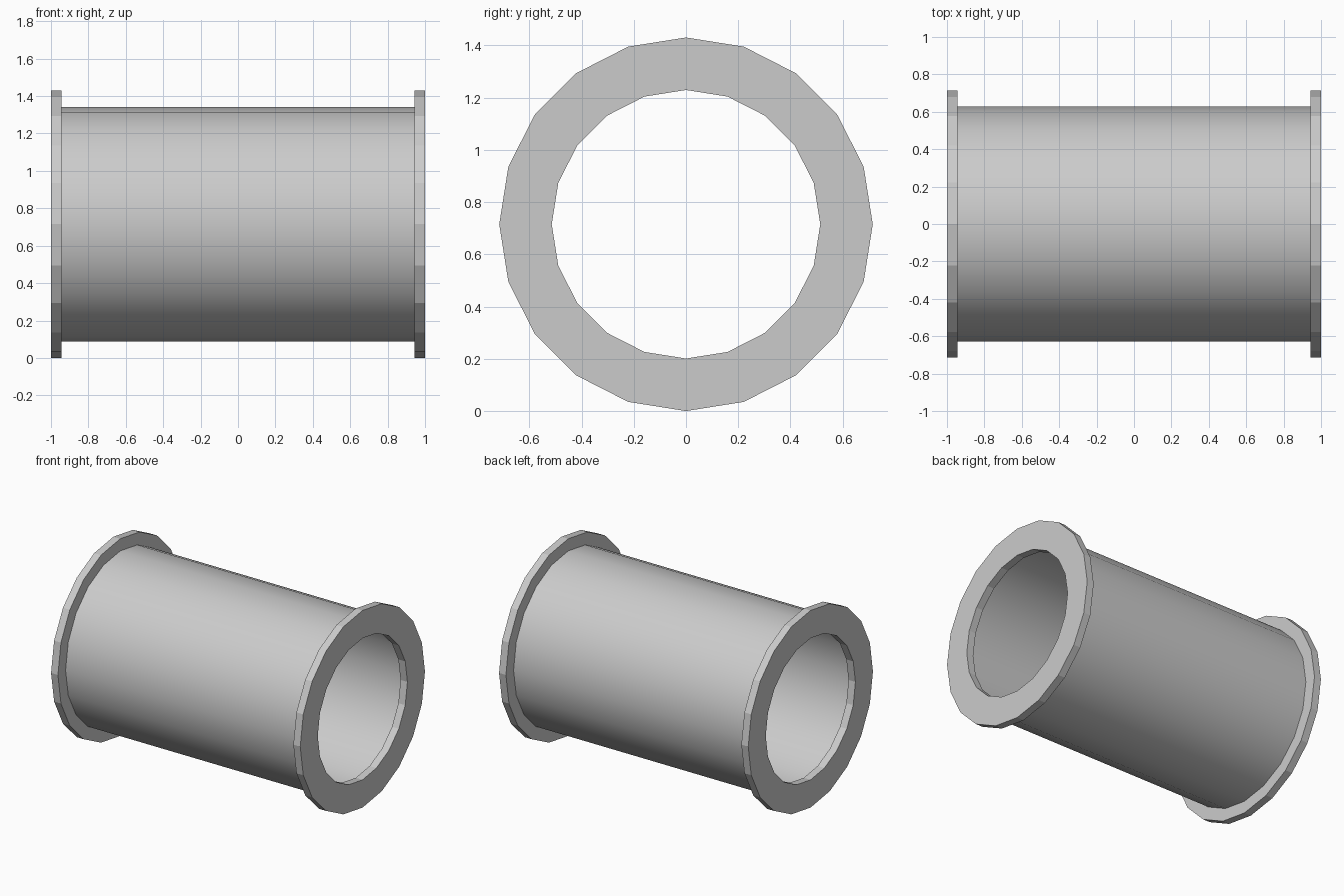
import bpy, math

if "Cube" in bpy.data.objects:
    bpy.data.objects.remove(bpy.data.objects["Cube"])

SIDES = 20
R_OUT, R_HOLE, R_PIPE = 0.715, 0.514, 0.627
X_END, X_IN = 1.0, 0.945


def lathe(name, profile, closed, smooth):
    """Spin an (x, radius) profile around the horizontal x axis."""
    verts, faces = [], []
    n = len(profile)
    for i in range(SIDES):
        a = 2 * math.pi * i / SIDES
        verts += [(x, r * math.cos(a), R_OUT + r * math.sin(a)) for x, r in profile]
    for i in range(SIDES):
        k = (i + 1) % SIDES
        for j in range(n if closed else n - 1):
            m = (j + 1) % n
            faces.append((i * n + j, k * n + j, k * n + m, i * n + m))
    mesh = bpy.data.meshes.new(name)
    mesh.from_pydata(verts, [], faces)
    mesh.polygons.foreach_set("use_smooth", [smooth] * len(faces))
    mesh.update()
    obj = bpy.data.objects.new(name, mesh)
    bpy.context.collection.objects.link(obj)
    return obj


# Smooth pipe wall, open at both ends
lathe("pipe", [(X_IN, R_PIPE), (-X_IN, R_PIPE)], False, True)

# Faceted flange ring at each end
for name, x0, x1 in (("left_flange", -X_END, -X_IN), ("right_flange", X_IN, X_END)):
    lathe(name, [(x1, R_HOLE), (x1, R_OUT), (x0, R_OUT), (x0, R_HOLE)], True, False)
